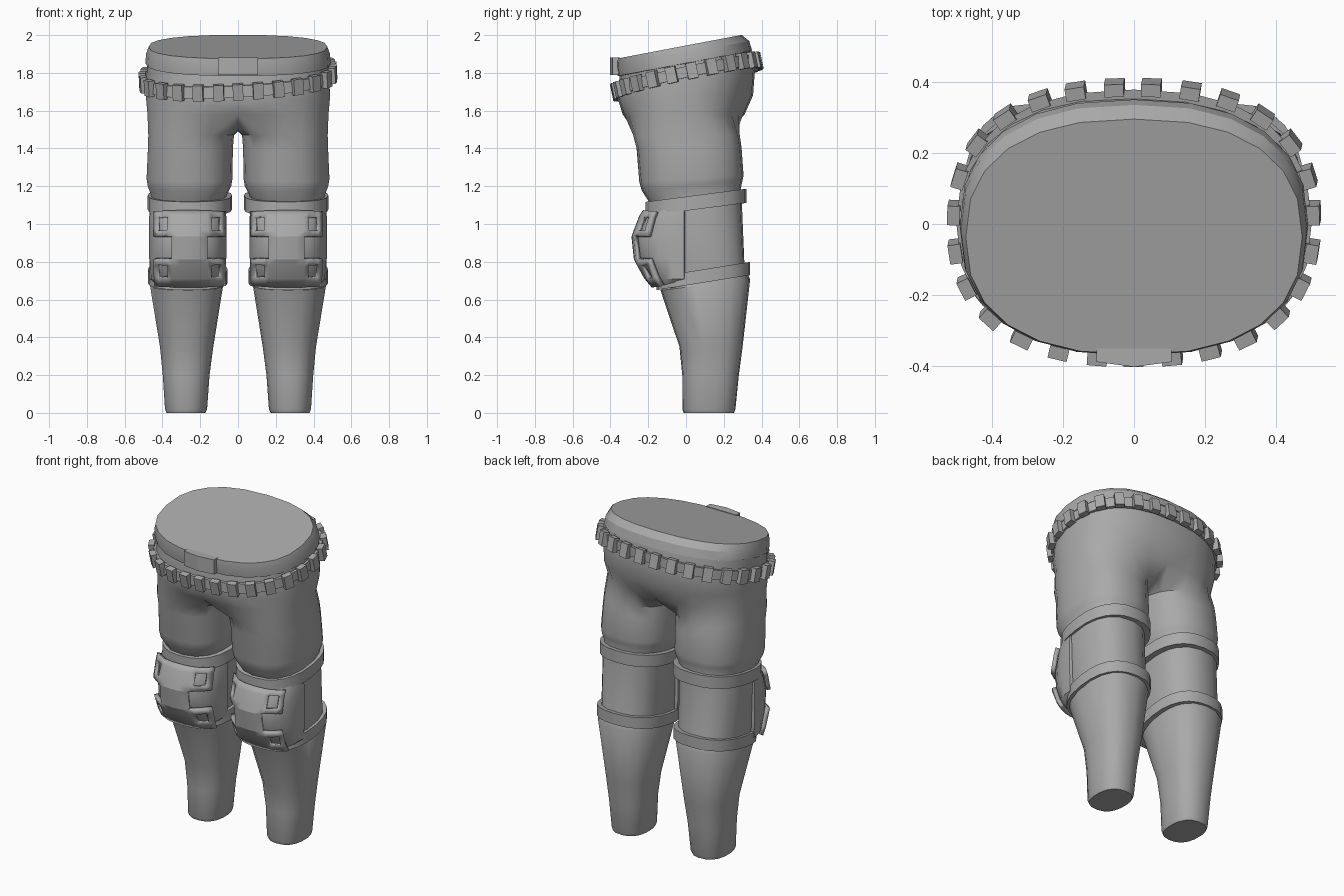
import bpy, bmesh
from math import sin, cos, pi, radians
from mathutils import Vector, Matrix

cube = bpy.data.objects.get("Cube")
if cube:
    bpy.data.objects.remove(cube, do_unlink=True)

grey = bpy.data.materials.new("plain grey")
grey.use_nodes = True
grey.diffuse_color = (0.4, 0.4, 0.4, 1)
grey.node_tree.nodes["Principled BSDF"].inputs["Base Color"].default_value = (0.4, 0.4, 0.4, 1)

N = 2.4  # squareness of every cross-section


def power(v):
    return (1 if v >= 0 else -1) * abs(v) ** (2 / N)


def ring(z, x0, x1, y0, y1, slope=0, roll=0, cy=None, angles=None):
    """Rounded outline between the given limits, tilted by slope (y) and roll (x)."""
    cx, rx = (x0 + x1) / 2, (x1 - x0) / 2
    cy = (y0 + y1) / 2 if cy is None else cy
    angles = angles or [2 * pi * i / 24 - pi / 2 for i in range(24)]
    pts = []
    for a in angles:
        x = cx + rx * power(cos(a))
        y = cy + (y1 - cy if sin(a) > 0 else cy - y0) * power(sin(a))
        pts.append(Vector((x, y, z + slope * y + roll * x)))
    return pts


def finish(name, bm, mirror=False, smooth=True, angle=35):
    bmesh.ops.recalc_face_normals(bm, faces=bm.faces[:])
    me = bpy.data.meshes.new(name)
    bm.to_mesh(me)
    bm.free()
    me.materials.append(grey)
    ob = bpy.data.objects.new(name, me)
    bpy.context.collection.objects.link(ob)
    if smooth:
        bpy.ops.object.select_all(action='DESELECT')
        ob.select_set(True)
        bpy.context.view_layer.objects.active = ob
        bpy.ops.object.shade_smooth_by_angle(angle=radians(angle))
    if mirror:
        ob.modifiers.new("Mirror", 'MIRROR')
    return ob


def bridge(bm, a, b, closed=True):
    n = len(a)
    for i in range(n if closed else n - 1):
        j = (i + 1) % n
        bm.faces.new((a[i], a[j], b[j], b[i]))


def loft(name, rings, caps=True, loop=False, **kw):
    bm = bmesh.new()
    rows = [[bm.verts.new(p) for p in r] for r in rings]
    for a, b in zip(rows, rows[1:]):
        bridge(bm, a, b)
    if loop:
        bridge(bm, rows[-1], rows[0])
    elif caps:
        bm.faces.new(rows[0])
        bm.faces.new(rows[-1])
    return finish(name, bm, **kw)


def band(name, z, h, x0, x1, y0, y1, t=0.04, mirror=False, **kw):
    """Flat hoop with a rectangular section."""
    outer, inner = (x0, x1, y0, y1), (x0 + t, x1 - t, y0 + t, y1 - t)
    spec = [(z, inner), (z, outer), (z + h, outer), (z + h, inner)]
    return loft(name, [ring(zz, *b, **kw) for zz, b in spec], loop=True, mirror=mirror)


# Trousers: half a pelvis that closes under the crotch and runs into one leg, mirrored
HALF, MID = 14, 6
half_angles = [-pi / 2 + pi * i / (HALF - 1) for i in range(HALF)]
leg_angles = [radians(-135 + 270 * i / (HALF - 1)) for i in range(HALF)]
leg_angles += [radians(135 + 90 * (i + 1) / (MID + 1)) for i in range(MID)]
pelvis = [(1.86, .485, -.35, .345, .19), (1.76, .487, -.36, .365, .15),
          (1.67, .49, -.36, .355, .03), (1.58, .482, -.335, .31, 0)]
leg = [(1.47, .02, .478, -.28, .285, 0), (1.4, .026, .48, -.262, .295, 0),
       (1.24, .028, .487, -.248, .305, .06), (1.2, .035, .48, -.235, .3, .1),
       (1.15, .06, .46, -.2, .29, .13), (1.1, .07, .465, -.18, .295, .13),
       (.73, .075, .462, -.14, .31, .16), (.685, .09, .455, -.11, .325, .16),
       (.665, .078, .468, -.135, .34, .12), (.35, .13, .415, -.035, .3, 0),
       (.2, .15, .4, -.02, .28, 0), (.02, .163, .388, -.02, .262, 0),
       (0, .172, .38, -.012, .255, 0)]
bm = bmesh.new()
rows = []
for z, w, y0, y1, s in pelvis:
    pts = ring(z, -w, w, y0, y1, s, angles=half_angles)
    pts[0].x = pts[-1].x = 0
    rows.append([bm.verts.new(p) for p in pts])
for a, b in zip(rows, rows[1:]):
    bridge(bm, a, b, closed=False)
front, back = rows[-1][0].co, rows[-1][-1].co
saddle = []
for i in range(MID):
    t = (i + 1) / (MID + 1)
    p = back.lerp(front, t)
    p.z -= 0.09 * (1 - (2 * t - 1) ** 4)
    saddle.append(bm.verts.new(p))
last = rows[-1] + saddle
for spec in leg:
    row = [bm.verts.new(p) for p in ring(*spec, angles=leg_angles)]
    bridge(bm, last, row)
    last = row
bm.faces.new(last)
finish("trousers", bm, mirror=True, angle=40)

# Waistband with a flat tilted top
loft("waistband", [ring(1.85, -.484, .484, -.35, .34, .19),
                   ring(1.852, -.49, .49, -.362, .35, .19),
                   ring(1.905, -.487, .487, -.37, .335, .19),
                   ring(1.945, -.473, .473, -.367, .295, .19)], angle=25)

# Buckle plate
bm = bmesh.new()
outline = [(-.105, -.35), (-.105, -.388), (0, -.402), (.105, -.388), (.105, -.35)]
base = bm.faces.new([bm.verts.new((x, y, 1.79)) for x, y in outline])
top = bmesh.ops.extrude_face_region(bm, geom=[base])["geom"]
bmesh.ops.translate(bm, vec=(0, 0, .092), verts=[v for v in top if isinstance(v, bmesh.types.BMVert)])
finish("buckle", bm, smooth=False)

# Slanted belt with evenly spaced blocks
tilt = dict(slope=.215, roll=.05)
band("block_belt", 1.75, .06, -.5, .5, -.37, .378, **tilt)
fine = ring(1.78, -.502, .502, -.372, .38, **tilt, angles=[2 * pi * i / 720 - pi / 2 for i in range(720)])
lengths = [(fine[(i + 1) % 720] - p).length for i, p in enumerate(fine)]
COUNT = 27
step, run = sum(lengths) / COUNT, 0
up = Vector((-.05, -.215, 1)).normalized()
bm = bmesh.new()
for i, p in enumerate(fine):
    if run <= 0:
        along = (fine[(i + 1) % 720] - fine[i - 1]).normalized()
        out = along.cross(up)
        m = Matrix((along, out, up)).transposed().to_4x4()
        m.translation = p + out * .004
        bmesh.ops.create_cube(bm, size=1, matrix=m @ Matrix.Diagonal((.055, .036, .085, 1)))
        run += step
    run -= lengths[i]
finish("belt_blocks", bm, smooth=False)

# Straps above and below the knee
band("upper_knee_strap", 1.07, .075, .032, .478, -.215, .32, slope=.13, mirror=True)
band("lower_knee_strap", .675, .07, .055, .477, -.155, .34, slope=.16, mirror=True)

# Bulging knee pad
pad = [(.66, .12, .42, -.14), (.71, .07, .466, -.19), (.82, .062, .47, -.25),
       (.93, .062, .47, -.262), (1.04, .062, .47, -.22), (1.08, .07, .465, -.19)]
loft("knee_pad", [ring(z, a, b, y, 0, cy=-.01) for z, a, b, y in pad], mirror=True)


def pad_front(z):
    for (z0, _, _, f0), (z1, _, _, f1) in zip(pad, pad[1:]):
        if z <= z1:
            return f0 + (f1 - f0) * (z - z0) / (z1 - z0)
    return f1


# Guard plate wrapped over the pad, notched at the sides and pierced at the corners
xs = [.085, .105, .15, .17, .217, .265, .305, .345, .365, .41, .43]
zs = [.68, .725, .79, .82, .93, .96, 1.03, 1.06]
bm = bmesh.new()
grid = []
for z in zs:
    row = []
    for x in xs:
        u = abs(x - .266) / .204
        y = -.01 + (pad_front(z) + .01) * (1 - u ** N) ** (1 / N)
        row.append(bm.verts.new((x, y - .002, z)))
    grid.append(row)
for r in range(len(zs) - 1):
    for c in range(len(xs) - 1):
        side = min(c, len(xs) - 2 - c)
        notch = r == 3 and side < 3
        hole = r in (1, 5) and side == 1
        if not (notch or hole):
            bm.faces.new((grid[r][c], grid[r][c + 1], grid[r + 1][c + 1], grid[r + 1][c]))
plate = finish("knee_guard", bm, mirror=True, angle=20)
if plate.data.polygons[0].normal.y > 0:
    plate.data.flip_normals()
solid = plate.modifiers.new("Thickness", 'SOLIDIFY')
solid.thickness, solid.offset = .025, 1
